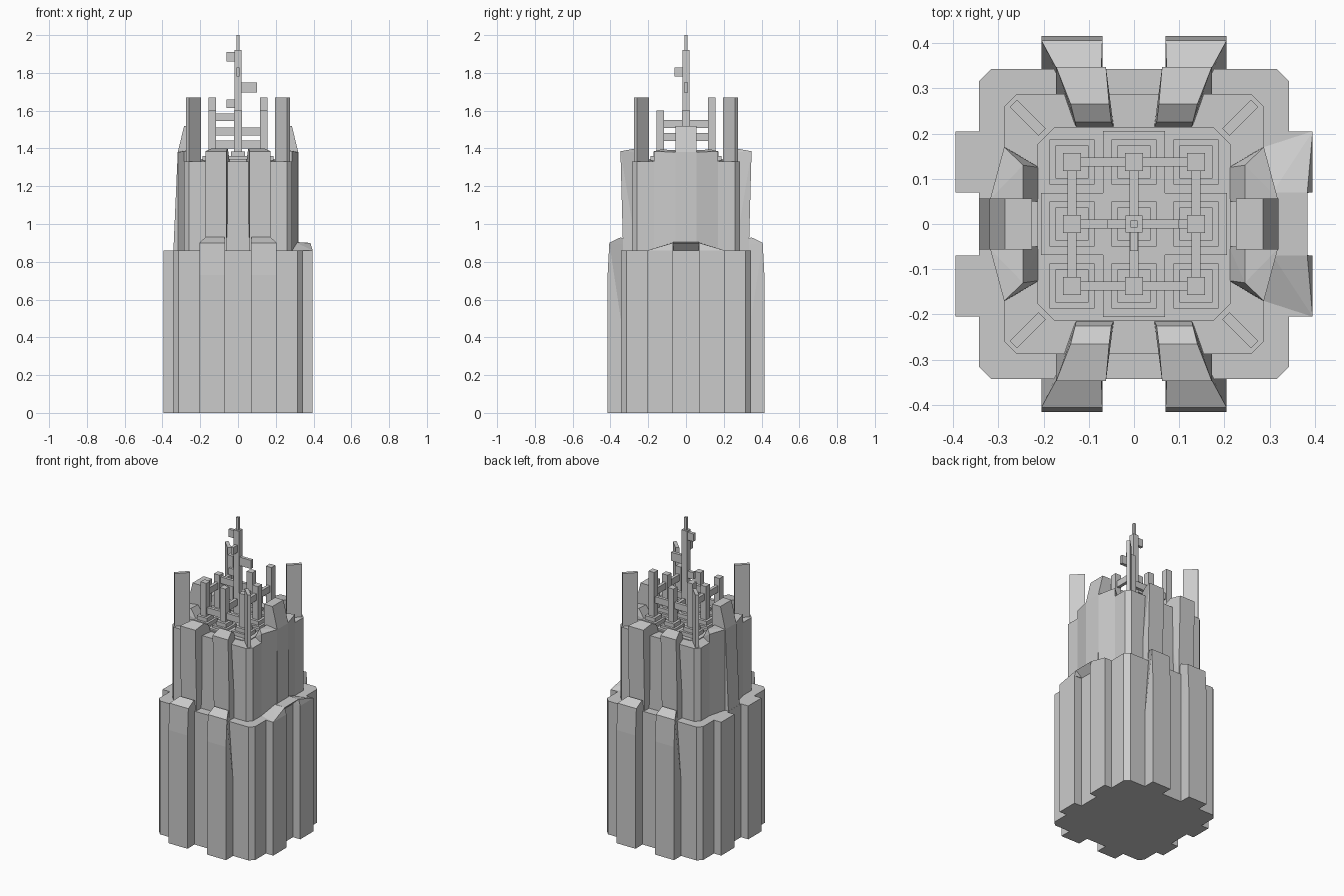
import bpy, bmesh, math
from mathutils import Matrix

if "Cube" in bpy.data.objects:
    bpy.data.objects.remove(bpy.data.objects["Cube"])


def finish(name, bm):
    bmesh.ops.recalc_face_normals(bm, faces=bm.faces)
    mesh = bpy.data.meshes.new(name)
    bm.to_mesh(mesh)
    bm.free()
    ob = bpy.data.objects.new(name, mesh)
    bpy.context.collection.objects.link(ob)
    return ob


def box(name, x0, x1, y0, y1, z0, z1):
    bm = bmesh.new()
    bmesh.ops.create_cube(bm, size=1)
    for v in bm.verts:
        v.co = (x1 if v.co.x > 0 else x0, y1 if v.co.y > 0 else y0, z1 if v.co.z > 0 else z0)
    return finish(name, bm)


def column(name, x, y, r, z0, z1):
    return box(name, x - r, x + r, y - r, y + r, z0, z1)


def octagon(name, r, c, z0, z1):
    """Square block with chamfered corners."""
    bm = bmesh.new()
    s = r - c
    pts = [(r, -s), (r, s), (s, r), (-s, r), (-r, s), (-r, -s), (-s, -r), (s, -r)]
    face = bm.faces.new([bm.verts.new((x, y, z0)) for x, y in pts])
    ext = bmesh.ops.extrude_face_region(bm, geom=[face])
    for v in ext["geom"]:
        if isinstance(v, bmesh.types.BMVert):
            v.co.z = z1
    return finish(name, bm)


def hull(name, pts, sx=1, sy=1):
    """Convex faceted block, optionally mirrored in x or y."""
    bm = bmesh.new()
    for x, y, z in pts:
        bm.verts.new((x * sx, y * sy, z))
    bmesh.ops.convex_hull(bm, input=bm.verts)
    bmesh.ops.dissolve_limit(bm, angle_limit=0.01, verts=bm.verts, edges=bm.edges)
    return finish(name, bm)


# Main tiers
octagon("lower_tower", 0.343, 0.028, 0, 0.86)
octagon("upper_tower", 0.287, 0.028, 0.85, 1.33)
octagon("roof_plinth", 0.213, 0.036, 1.32, 1.335)

# Front and back buttresses, two per side on each tier
lower = [(x, y, z) for x in (0.07, 0.205) for y, z in
         ((0.27, 0), (0.415, 0), (0.415, 0.73), (0.406, 0.9))]
lower += [(0.072, 0.345, 0.93), (0.172, 0.345, 0.93),
          (0.072, 0.27, 0.88), (0.14, 0.27, 0.88)]
upper = [(x, y, z) for x in (0.062, 0.172) for y, z in
         ((0.26, 0.86), (0.333, 0.86), (0.347, 1.385))]
upper += [(0.055, 0.265, 1.4), (0.14, 0.265, 1.4),
          (0.045, 0.215, 1.33), (0.128, 0.215, 1.33), (0.05, 0.225, 1.375), (0.13, 0.225, 1.375)]
for sx in (-1, 1):
    for sy in (-1, 1):
        hull("lower_buttress", lower, sx, sy)
        hull("upper_buttress", upper, sx, sy)

# Side buttresses and angled upper side walls
wing = [(0.28, 0.05, 0.86), (0.318, 0.055, 0.86), (0.287, 0.17, 0.86), (0.27, 0.17, 0.86),
        (0.318, 0.055, 1.38), (0.287, 0.17, 1.385), (0.245, 0.13, 1.395), (0.245, 0.05, 1.39),
        (0.21, 0.125, 1.33), (0.21, 0.05, 1.33)]
for sx in (-1, 1):
    for sy in (-1, 1):
        y0, y1 = sorted((0.07 * sy, 0.205 * sy))
        x0, x1 = sorted((0.3 * sx, 0.395 * sx))
        box("side_buttress", x0, x1, y0, y1, 0, 0.86)
        hull("upper_side_wing", wing, sx, sy)
    # Tall slanted central pier
    foot = 0.342 if sx < 0 else 0.32
    hull("side_pier", [(x, y, z) for y in (-0.056, 0.056) for x, z in
         ((0.225, 0.86), (foot, 0.86), (0.319, 1.38), (0.285, 1.52), (0.225, 1.52))], sx)

# Right side sloped ledge with overhanging bridge
for sy in (-1, 1):
    hull("ledge_wedge", [(0.395, 0.205, 0.86), (0.395, 0.07, 0.86), (0.383, 0.07, 0.9),
                         (0.287, 0.17, 0.86), (0.3, 0.06, 0.86), (0.3, 0.06, 0.905)], 1, sy)
hull("ledge_bridge", [(x, y, z) for y in (-0.07, 0.07) for x, z in
     ((0.3, 0.86), (0.343, 0.86), (0.383, 0.9), (0.3, 0.905))])

# Radial corner fins
for sx in (-1, 1):
    for sy in (-1, 1):
        fin = box("corner_fin", -0.045, 0.045, -0.011, 0.011, 1.32, 1.67)
        fin.data.transform(Matrix.Translation((0.235 * sx, 0.235 * sy, 0))
                           @ Matrix.Rotation(math.atan2(sy, sx), 4, 'Z'))

# Roof tiles and the grid of stepped columns
P = 0.137
for i in (-1, 0, 1):
    for j in (-1, 0, 1):
        x, y = i * P, j * P
        if i == 0 or j == 0:
            column("roof_tile", x, y, P / 2, 1.33, 1.345)
        column("column_base", x, y, 0.05, 1.33, 1.36)
        column("column_step", x, y, 0.036, 1.36, 1.385)
        if i or j:
            tall = 1.67 if (i and j and j > 0) else 1.6
            column("column_shaft", x, y, 0.02, 1.38, tall)

# Beams linking the columns
for y, x0, x1, z in ((P, -P, P, 1.49), (-P, -P, P, 1.42), (0, -P, 0, 1.565), (0, 0, P, 1.49)):
    box("cross_beam", x0, x1, y - 0.01, y + 0.01, z - 0.021, z + 0.021)
for x, z in ((-P, 1.53), (0, 1.46), (P, 1.53)):
    box("depth_beam", x - 0.01, x + 0.01, -P, P, z - 0.021, z + 0.021)

# Central mast with signal arms
column("mast", 0, 0, 0.019, 1.33, 1.92)
column("mast_tip", 0, 0, 0.008, 1.9, 2.0)
box("mast_arm", -0.06, 0, -0.01, 0.01, 1.86, 1.91)
box("mast_arm", 0, 0.1, -0.01, 0.01, 1.695, 1.75)
box("mast_arm", -0.06, 0, -0.01, 0.01, 1.615, 1.66)
box("mast_arm", -0.009, 0.009, -0.06, 0, 1.78, 1.828)
